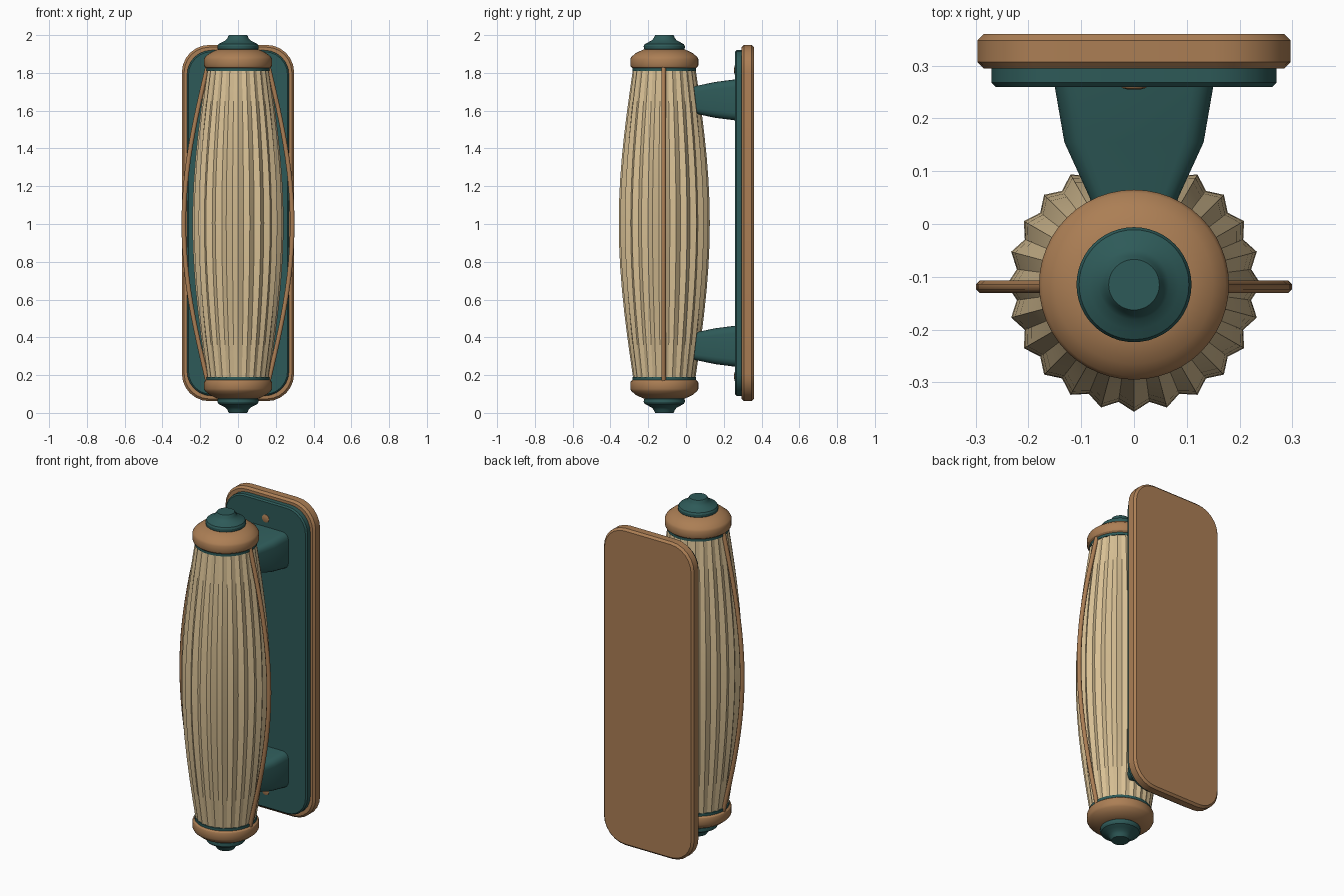
import bpy, bmesh
from math import sin, cos, pi, radians

if "Cube" in bpy.data.objects:
    bpy.data.objects.remove(bpy.data.objects["Cube"], do_unlink=True)

AXIS_Y = -0.115      # centre line of the shade


def material(name, rgb):
    m = bpy.data.materials.new(name)
    m.use_nodes = True
    m.diffuse_color = (*rgb, 1)
    m.node_tree.nodes["Principled BSDF"].inputs["Base Color"].default_value = (*rgb, 1)
    return m


WOOD = material("warm wood", (0.41, 0.21, 0.09))
TEAL = material("dark teal", (0.027, 0.102, 0.098))
CREAM = material("cream fabric", (0.69, 0.53, 0.30))


def loft(name, rings, mat, angle=30):
    """Skin a list of equal-length point rings and cap both ends."""
    bm = bmesh.new()
    loops = [[bm.verts.new(p) for p in ring] for ring in rings]
    for a, b in zip(loops, loops[1:]):
        for i in range(len(a)):
            j = (i + 1) % len(a)
            bm.faces.new((a[i], a[j], b[j], b[i]))
    bm.faces.new(loops[0])
    bm.faces.new(loops[-1])
    bmesh.ops.recalc_face_normals(bm, faces=bm.faces)
    mesh = bpy.data.meshes.new(name)
    bm.to_mesh(mesh)
    bm.free()
    ob = bpy.data.objects.new(name, mesh)
    bpy.context.collection.objects.link(ob)
    mesh.materials.append(mat)
    if angle:
        bpy.ops.object.select_all(action='DESELECT')
        bpy.context.view_layer.objects.active = ob
        ob.select_set(True)
        bpy.ops.object.shade_smooth_by_angle(angle=radians(angle))
    return ob


def rounded_rect(y, hx, hz, r, cz, steps=6):
    pts = []
    for k, (sx, sz) in enumerate(((1, 1), (-1, 1), (-1, -1), (1, -1))):
        for s in range(steps + 1):
            a = (k + s / steps) * pi / 2
            pts.append((sx * (hx - r) + r * cos(a), y, cz + sz * (hz - r) + r * sin(a)))
    return pts


def turned(name, profile, mat, flip, n=48):
    """Lathe (radius, z) about the shade axis; flip mirrors to the bottom."""
    rings = []
    for r, z in profile:
        z = 2 - z if flip else z
        rings.append([(r * cos(2 * pi * i / n), AXIS_Y + r * sin(2 * pi * i / n), z)
                      for i in range(n)])
    return loft(name, rings, mat)


# Wall plates with chamfered rims
def plate(name, sections, hx, hz, r, mat):
    return loft(name, [rounded_rect(y, hx - d, hz - d, r - d, 1.005) for y, d in sections], mat, 20)


plate("back_board", ((0.295, 0.012), (0.307, 0), (0.348, 0), (0.36, 0.012)),
      0.297, 0.943, 0.145, WOOD)
plate("front_plate", ((0.26, 0.008), (0.268, 0), (0.3, 0)), 0.27, 0.915, 0.13, TEAL)

# Brackets and screws, lower and upper
for label, cz, screw_z in (("lower", 0.353, 0.193), ("upper", 1.657, 1.815)):
    loft(label + "_bracket",
         [rounded_rect(y, hx, hz, r, cz, 4) for y, hx, hz, r in
          ((0.265, 0.151, 0.109, 0.04), (0.155, 0.132, 0.095, 0.038),
           (0.05, 0.084, 0.073, 0.03), (-0.02, 0.06, 0.066, 0.025))], TEAL)
    loft(label + "_screw",
         [[(r * cos(2 * pi * i / 16), y, screw_z + r * sin(2 * pi * i / 16)) for i in range(16)]
          for r, y in ((0.024, 0.262), (0.023, 0.258), (0.013, 0.255))], WOOD)

# Pleated shade bulging in the middle
PLEATS, ROWS = 24, 14
BOTTOM, TOP = 0.185, 1.825
rings = []
for row in range(ROWS + 1):
    t = row / ROWS
    bulge = sin(pi * t)
    ring = []
    for i in range(PLEATS * 2):
        a = pi * i / PLEATS - pi / 2
        r = 0.165 + 0.076 * bulge - (i % 2) * (0.006 + 0.011 * bulge)
        ring.append((r * cos(a), AXIS_Y + r * sin(a), BOTTOM + (TOP - BOTTOM) * t))
    rings.append(ring)
loft("pleated_shade", rings, CREAM, 20)

# Bowed side ribs
for label, side in (("left", 1), ("right", -1)):
    rings = []
    for row in range(25):
        t = row / 24
        x = 0.162 + 0.125 * sin(pi * t)
        z = 0.17 + 1.66 * t
        rings.append([(side * (x + 0.013 * cos(pi * i / 4 + pi / 8)),
                       AXIS_Y - 0.004 + 0.013 * sin(pi * i / 4 + pi / 8), z) for i in range(8)])
    loft(label + "_rib", rings, WOOD, 50)

# End caps: collar, wooden cap and finial
for label, flip in (("top", False), ("bottom", True)):
    turned(label + "_collar", ((0.168, 1.81), (0.168, 1.84)), TEAL, flip)
    turned(label + "_cap", ((0.168, 1.825), (0.177, 1.832), (0.18, 1.84), (0.18, 1.873),
                            (0.174, 1.885), (0.15, 1.905), (0.108, 1.925)), WOOD, flip)
    turned(label + "_finial", ((0.1, 1.92), (0.108, 1.927), (0.109, 1.942), (0.104, 1.952),
                               (0.085, 1.962), (0.066, 1.972), (0.056, 1.984),
                               (0.052, 1.994), (0.048, 2.0)), TEAL, flip)
